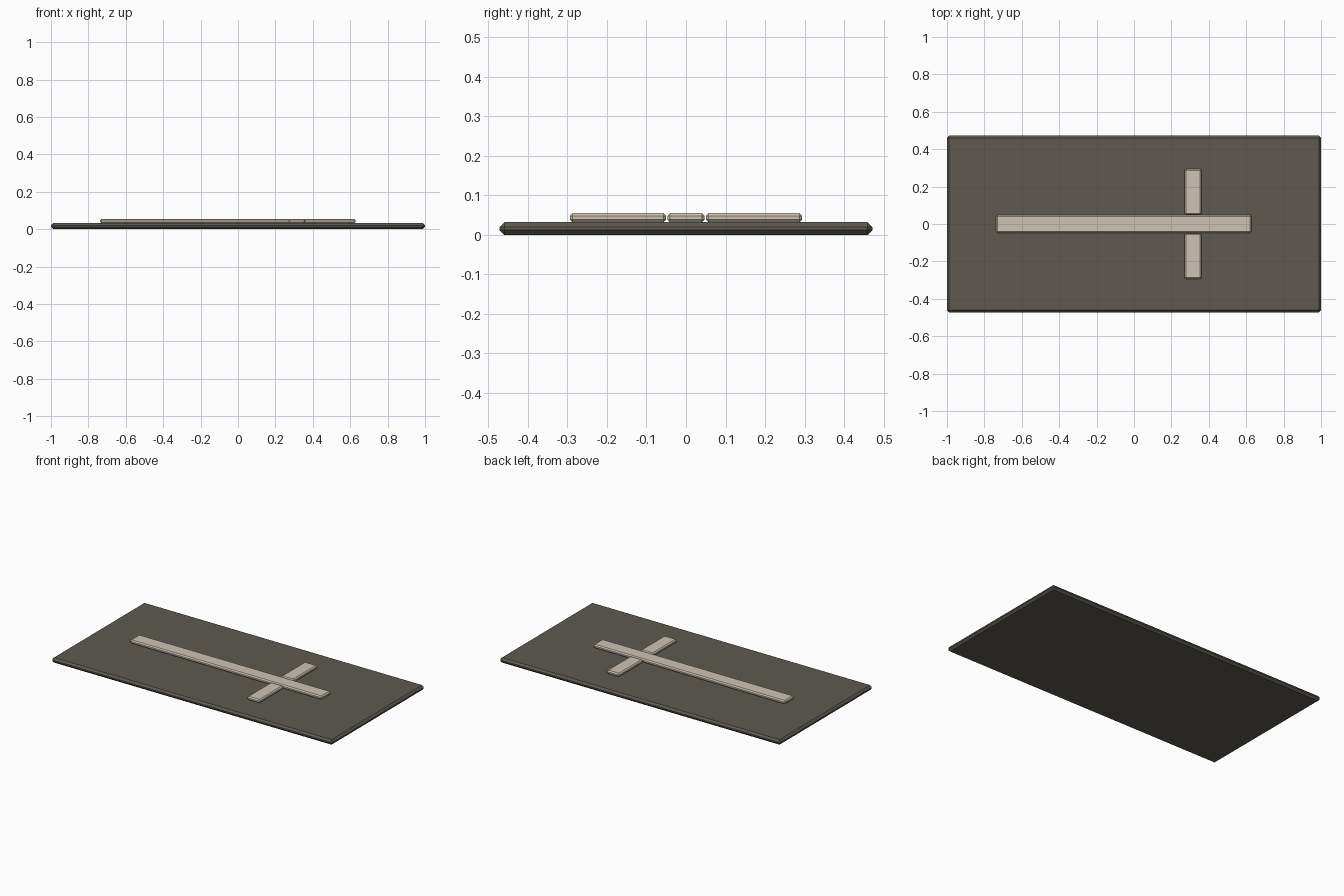
import bpy
import bmesh

cube = bpy.data.objects.get("Cube")
if cube:
    bpy.data.objects.remove(cube, do_unlink=True)


def material(name, rgb):
    mat = bpy.data.materials.new(name)
    mat.use_nodes = True
    color = (*rgb, 1)
    mat.diffuse_color = color
    mat.node_tree.nodes["Principled BSDF"].inputs["Base Color"].default_value = color
    return mat


def chamfered_box(name, low, high, chamfer, mat):
    """Box between two corners with a flat chamfer on every edge."""
    mesh = bpy.data.meshes.new(name)
    bm = bmesh.new()
    bmesh.ops.create_cube(bm, size=1)
    for v in bm.verts:
        v.co = [a if c < 0 else b for c, a, b in zip(v.co, low, high)]
    bmesh.ops.bevel(bm, geom=bm.edges[:], offset=chamfer, segments=1,
                    affect='EDGES', profile=0.5)
    bm.to_mesh(mesh)
    bm.free()
    mesh.materials.append(mat)
    obj = bpy.data.objects.new(name, mesh)
    bpy.context.collection.objects.link(obj)
    return obj


stone = material("dark_stone", (0.112, 0.102, 0.082))
ivory = material("pale_ivory", (0.62, 0.55, 0.46))

# Slab
slab_top = 0.032
chamfered_box("slab", (-1, -0.472, 0), (1, 0.472, slab_top), 0.012, stone)

# Raised cross: one long bar and two separate arms
bar_top = 0.055
chamfered_box("long_bar", (-0.737, -0.047, slab_top), (0.628, 0.047, bar_top), 0.007, ivory)
for name, y0, y1 in (("left_arm", 0.05, 0.294), ("right_arm", -0.294, -0.05)):
    chamfered_box(name, (0.27, y0, slab_top), (0.36, y1, bar_top), 0.007, ivory)
